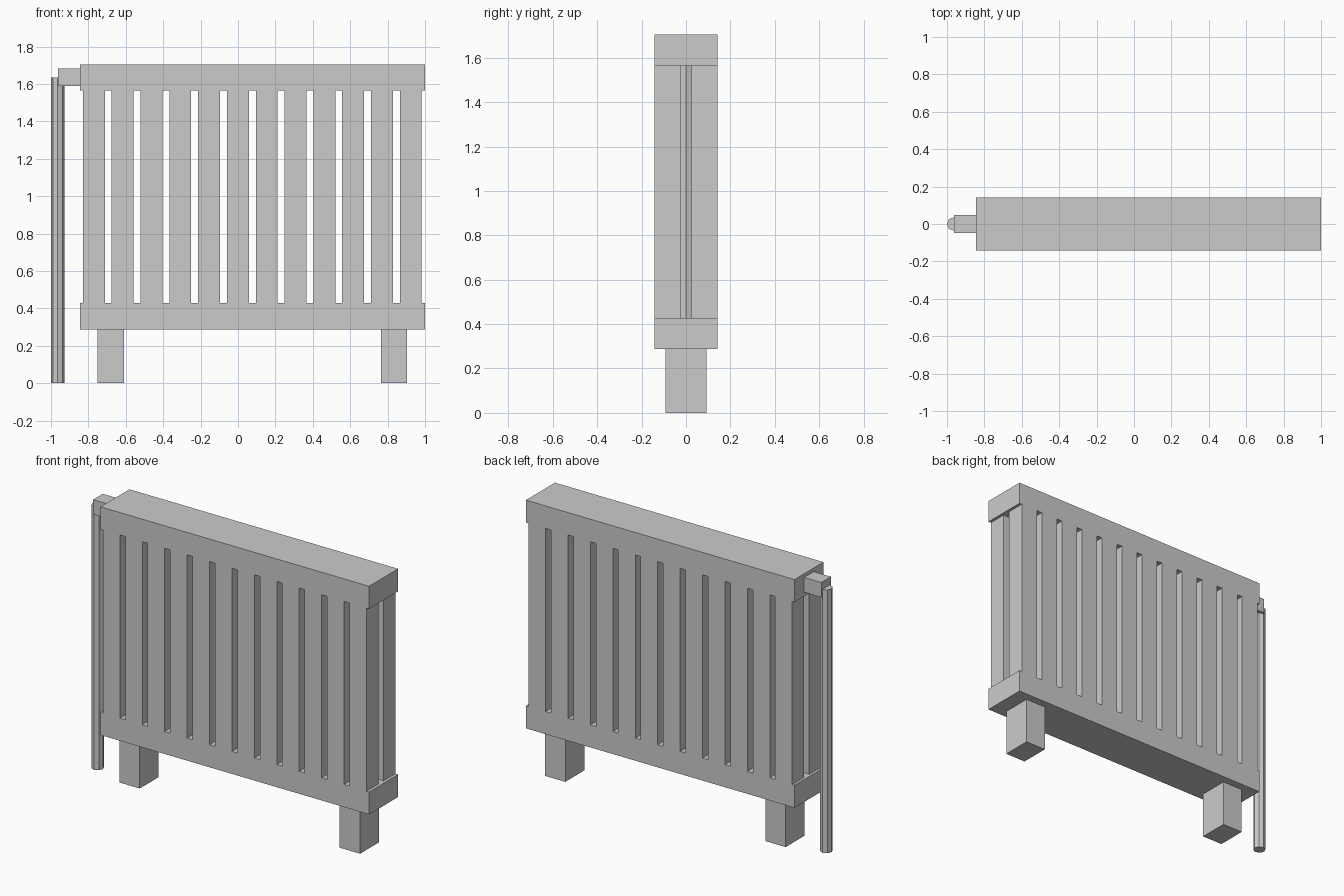
import bpy

if "Cube" in bpy.data.objects:
    bpy.data.objects.remove(bpy.data.objects["Cube"])


def box(name, x0, x1, y0, y1, z0, z1):
    bpy.ops.mesh.primitive_cube_add(
        size=1, location=((x0 + x1) / 2, (y0 + y1) / 2, (z0 + z1) / 2))
    ob = bpy.context.object
    ob.name = name
    ob.scale = (x1 - x0, y1 - y0, z1 - z0)
    bpy.ops.object.transform_apply(location=False, rotation=False, scale=True)
    return ob


# Top and bottom headers
DEPTH = 0.142
box("top_rail", -0.845, 1.0, -DEPTH, DEPTH, 1.565, 1.705)
box("bottom_rail", -0.845, 1.0, -DEPTH, DEPTH, 0.288, 0.428)

# Two rows of twelve upright columns, front and back
COUNT, PITCH, WIDTH = 12, 0.154, 0.117
for i in range(COUNT):
    x = -0.829 + i * PITCH
    box(f"front_column_{i + 1}", x, x + WIDTH, -DEPTH, -0.025, 0.428, 1.565)
    box(f"back_column_{i + 1}", x, x + WIDTH, 0.025, DEPTH, 0.428, 1.565)

# Feet
for name, x in (("left_foot", -0.75), ("right_foot", 0.764)):
    box(name, x, x + 0.14, -0.093, 0.093, 0, 0.288)

# Inlet valve block and eight-sided supply pipe
box("inlet_valve", -0.962, -0.845, -0.047, 0.047, 1.59, 1.682)
bpy.ops.mesh.primitive_cylinder_add(
    vertices=8, radius=0.036, depth=1.635, location=(-0.964, 0, 1.635 / 2))
bpy.context.object.name = "supply_pipe"
